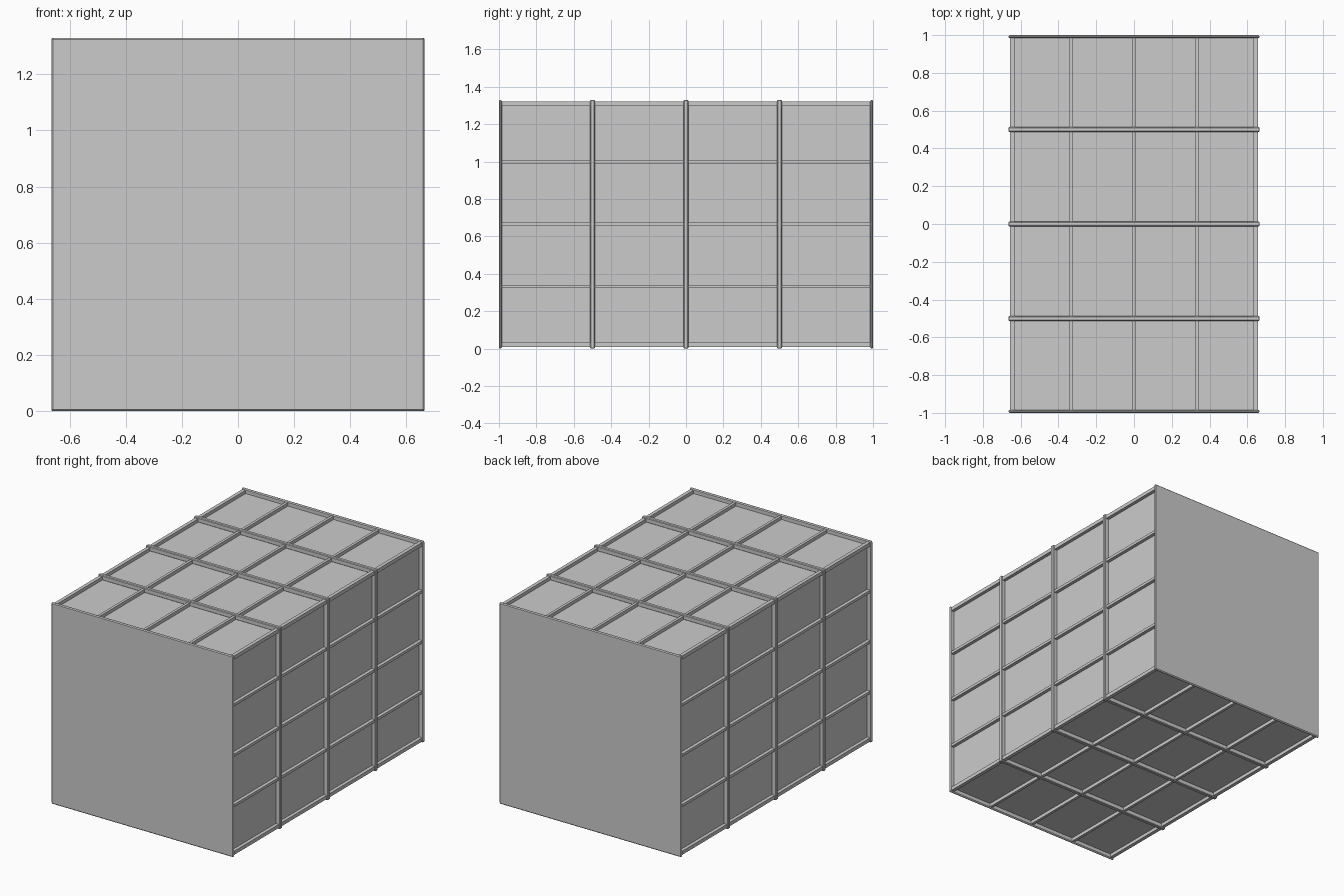
import bpy
from mathutils import Matrix, Vector

if "Cube" in bpy.data.objects:
    bpy.data.objects.remove(bpy.data.objects["Cube"])

H = 0.665      # half width and half height of the crate
CORE = 0.635   # half size of the recessed panels
RAIL = 0.657   # outer reach of the lengthwise rails
CENTRE = Matrix.Translation((0, 0, H))


def box(name, lo, hi, turn=0, bevel=0.0):
    """Box between two corners, turned about the long axis in 90 degree steps."""
    lo, hi = Vector(lo), Vector(hi)
    bpy.ops.mesh.primitive_cube_add(size=1)
    ob = bpy.context.object
    ob.name = name
    size = hi - lo
    shape = Matrix.Translation((lo + hi) / 2) @ Matrix.Diagonal((*size, 1))
    ob.data.transform(CENTRE @ Matrix.Rotation(turn * 1.5707963268, 4, 'Y') @ shape)
    if bevel:
        mod = ob.modifiers.new("edge_bevel", 'BEVEL')
        mod.width = bevel
        mod.segments = 1
    return ob


# Recessed panel body
box("panel_body", (-CORE, -0.985, -CORE), (CORE, 0.985, CORE))

# Plain end plates
for name, y0, y1 in (("front_plate", -1, -0.984), ("back_plate", 0.984, 1)):
    box(name, (-H, y0, -H), (H, y1, H), bevel=0.006)

# Ribs and rails, repeated on top, right, bottom and left
for turn, side in enumerate(("top", "right", "bottom", "left")):
    # Cross ribs forming hoops around the body
    for y in (-0.5, 0, 0.5):
        box(side + "_cross_rib", (-H, y - 0.0125, CORE - 0.002),
            (H, y + 0.0125, H), turn, bevel=0.004)
    # Lengthwise rails between the panels
    for x in (-0.333, 0, 0.333):
        box(side + "_rail", (x - 0.009, -0.985, CORE - 0.002),
            (x + 0.009, 0.985, RAIL), turn)
    # Corner rail along the edge
    box(side + "_corner_rail", (CORE - 0.002, -0.985, CORE - 0.002),
        (RAIL, 0.985, RAIL), turn)
